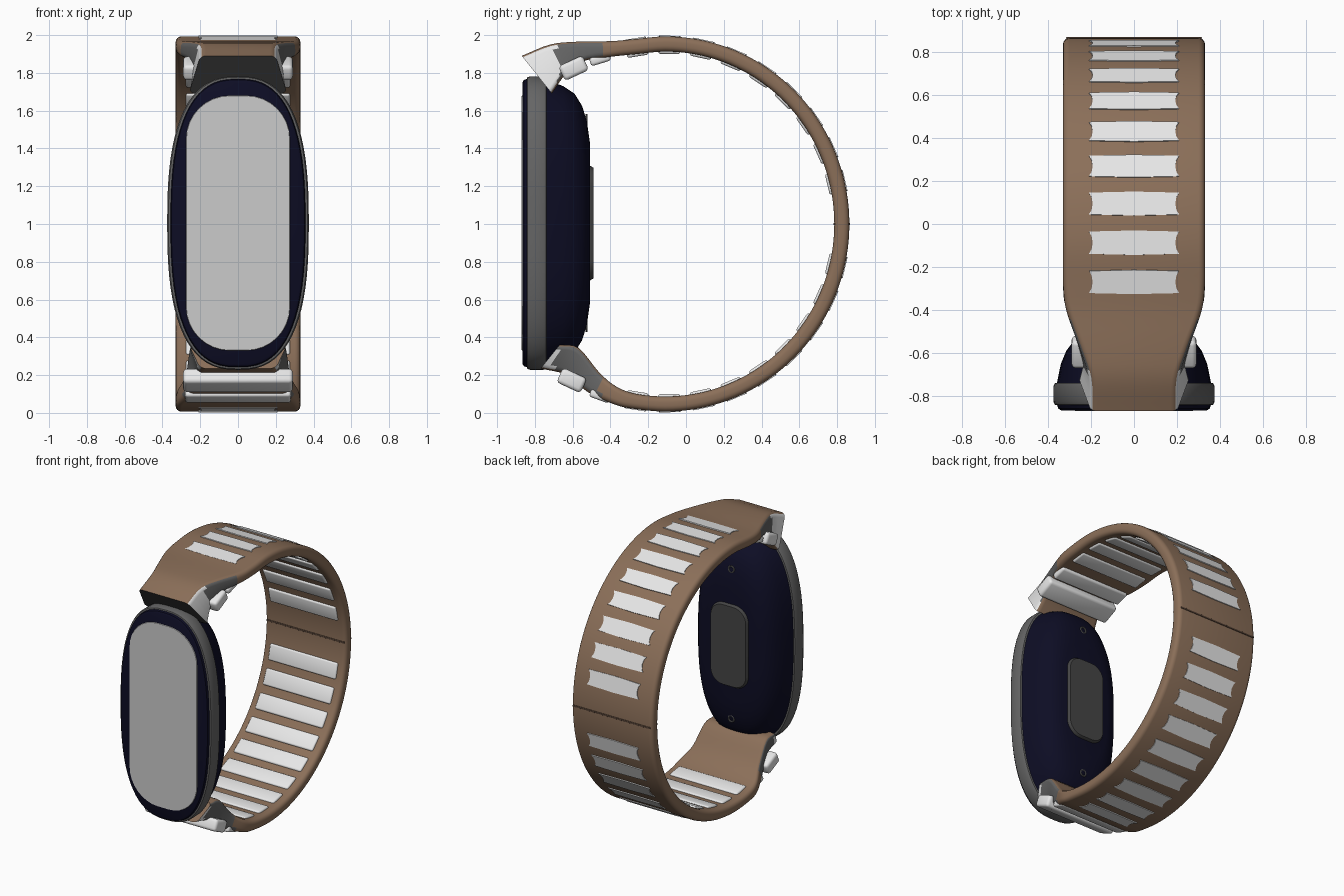
import bpy, bmesh
from math import sin, cos, pi, radians
from mathutils import Vector, Matrix

if "Cube" in bpy.data.objects:
    bpy.data.objects.remove(bpy.data.objects["Cube"])


def material(name, r, g, b):
    m = bpy.data.materials.new(name)
    m.use_nodes = True
    m.diffuse_color = (r, g, b, 1)
    bsdf = next(n for n in m.node_tree.nodes if n.type == 'BSDF_PRINCIPLED')
    bsdf.inputs["Base Color"].default_value = (r, g, b, 1)
    bsdf.inputs["Roughness"].default_value = 0.6
    return m


brown = material("strap brown", 0.26, 0.16, 0.10)
seam_brown = material("seam brown", 0.10, 0.06, 0.04)
light = material("light insert", 0.8, 0.8, 0.8)
navy = material("navy case", 0.004, 0.004, 0.018)
grey = material("metal grey", 0.13, 0.13, 0.13)
dark_grey = material("dark grey", 0.06, 0.06, 0.06)
screen_grey = material("screen grey", 0.6, 0.6, 0.6)


def finish(name, bm, mats, rule=None, angle=35):
    """Turn a bmesh into a named object, coloured by a face rule."""
    bmesh.ops.recalc_face_normals(bm, faces=bm.faces)
    bm.normal_update()
    if rule:
        for f in bm.faces:
            f.material_index = rule(f.calc_center_median(), f.normal)
    me = bpy.data.meshes.new(name)
    bm.to_mesh(me)
    bm.free()
    for m in mats:
        me.materials.append(m)
    ob = bpy.data.objects.new(name, me)
    bpy.context.collection.objects.link(ob)
    bpy.ops.object.select_all(action='DESELECT')
    ob.select_set(True)
    bpy.context.view_layer.objects.active = ob
    bpy.ops.object.shade_smooth_by_angle(angle=radians(angle))
    return ob


def loft(rings):
    """Skin closed rings of equal length and cap both ends."""
    bm = bmesh.new()
    rows = [[bm.verts.new(p) for p in ring] for ring in rings]
    n = len(rows[0])
    for a, b in zip(rows, rows[1:]):
        for i in range(n):
            j = (i + 1) % n
            bm.faces.new((a[i], a[j], b[j], b[i]))
    bm.faces.new(rows[0])
    bm.faces.new(rows[-1])
    return bm


def oval(y, hx, hz, power=2.6, n=72):
    def s(v):
        return (1 if v > 0 else -1) * abs(v) ** (2 / power)
    return [(hx * s(cos(2 * pi * i / n)), y, MID + hz * s(sin(2 * pi * i / n)))
            for i in range(n)]


def rounded_rect(hx, hz, r, steps=8):
    pts = []
    for k, (sx, sz) in enumerate(((1, 1), (-1, 1), (-1, -1), (1, -1))):
        for i in range(steps + 1):
            a = pi / 2 * (k + i / steps)
            pts.append((sx * (hx - r) + r * cos(a), sz * (hz - r) + r * sin(a)))
    return pts


def plate(name, hx, hz, r, y0, y1, mat, inset=0.006):
    rings = [[(x, y, MID + z) for x, z in rounded_rect(hx - d, hz - d, r - d)]
             for y, d in ((y0, 0), ((y0 + y1) / 2, 0), (y1, inset))]
    return finish(name, loft(rings), [mat])


# Watch case
MID = 1.005
case_sections = [
    (-0.866, 0.340, 0.745), (-0.858, 0.352, 0.758), (-0.842, 0.357, 0.763),
    (-0.840, 0.368, 0.772), (-0.825, 0.375, 0.777), (-0.755, 0.375, 0.777),
    (-0.740, 0.368, 0.770), (-0.738, 0.358, 0.757), (-0.650, 0.340, 0.725),
    (-0.590, 0.315, 0.685), (-0.550, 0.285, 0.62), (-0.525, 0.25, 0.54),
    (-0.508, 0.20, 0.42)]
finish("watch_case", loft([oval(*s) for s in case_sections]), [navy, grey],
       lambda c, n: 1 if -0.8415 < c.y < -0.7385 else 0)
plate("screen", 0.275, 0.675, 0.23, -0.862, -0.87, screen_grey, 0.002)
plate("back_sensor", 0.155, 0.305, 0.11, -0.53, -0.49, dark_grey, 0.012)
for name, dz in (("upper_contact", 0.55), ("lower_contact", -0.55)):
    bpy.ops.mesh.primitive_torus_add(
        major_radius=0.022, minor_radius=0.006, major_segments=20,
        minor_segments=8, location=(0, -0.527, MID + dz), rotation=(pi / 2, 0, 0))
    bpy.context.object.name = name
    bpy.context.object.data.materials.append(grey)

# Strap: stations of outer y, outer z, inner y, inner z, half width, flare
CY, CZ, RY, RZ, THICK = -0.11, 1.0, 0.975, 0.993, 0.08


def on_arc(deg, depth=0):
    a = radians(deg)
    return CY + (RY - depth) * sin(a), CZ + (RZ - depth) * cos(a)


upper_end = [
    (-0.87, 1.89, -0.71, 1.69, 0.20, 0.15),
    (-0.72, 1.95, -0.64, 1.79, 0.205, 0.1),
    (-0.58, 1.965, -0.55, 1.86, 0.25, 0.03),
    (-0.40, 1.968, -0.40, 1.885, 0.315, 0)]
lower_end = [
    (-0.38, 0.045, -0.37, 0.14, 0.32, 0),
    (-0.52, 0.11, -0.46, 0.215, 0.265, 0.03),
    (-0.63, 0.20, -0.57, 0.345, 0.22, 0.1),
    (-0.77, 0.235, -0.67, 0.36, 0.20, 0.15)]
arc = [on_arc(d) + on_arc(d, THICK) + (0.33, 0) for d in range(-10, 191, 10)]
stations = [Vector(s) for s in upper_end + arc + lower_end]


def smooth(points, steps=4):
    ext = [2 * points[0] - points[1]] + points + [2 * points[-1] - points[-2]]
    out = []
    for p0, p1, p2, p3 in zip(ext, ext[1:], ext[2:], ext[3:]):
        for i in range(steps):
            t = i / steps
            out.append(0.5 * (2 * p1 + (p2 - p0) * t
                              + (2 * p0 - 5 * p1 + 4 * p2 - p3) * t ** 2
                              + (3 * p1 - p0 - 3 * p2 + p3) * t ** 3))
    return out + [points[-1]]


def strap_section(s):
    oy, oz, iy, iz, w, flare = s
    half = Vector((0, oy - iy, oz - iz)) / 2
    mid = Vector((0, oy + iy, oz + iz)) / 2
    h = half.length
    ring = []
    for x, t in rounded_rect(w, h, 0.03, 4):
        t /= h
        ring.append(mid + half * t + Vector((x * (1 + flare * (1 - t)), 0, 0)))
    return ring


def strap_colour(c, n):
    if abs(n.x) > 0.6 and c.y < -0.45:
        return 1 if c.y < -0.68 else 2
    if c.y < -0.7 and c.z > 1.7 and n.y < -0.6 and n.z < 0:
        return 3
    return 0


finish("strap", loft([strap_section(s) for s in smooth(stations)]),
       [brown, light, grey, dark_grey], strap_colour, 50)


# Strap inserts
def soft_box(name, y, z, size, tilt, mat, bevel):
    bm = bmesh.new()
    bmesh.ops.create_cube(bm, size=1, matrix=Matrix.Diagonal((*size, 1)))
    bmesh.ops.bevel(bm, geom=bm.edges[:], offset=bevel, segments=3,
                    profile=0.5, affect='EDGES')
    ob = finish(name, bm, [mat], angle=50)
    ob.location, ob.rotation_euler = (0, y, z), (radians(tilt), 0, 0)
    return ob


def outer_patch(name, deg):
    corner = [(0.21, 0.052), (0.197, 0.03), (0.192, 0)]
    side = corner + [(x, -y) for x, y in corner[1::-1]]
    outline = side + [(0, -0.057)] + [(-x, y) for x, y in side[::-1]] + [(0, 0.057)]
    ob = finish(name, loft([[(x, y, z) for x, y in outline] for z in (-0.02, 0.004)]),
                [light])
    y, z = on_arc(deg)
    ob.location, ob.rotation_euler = (0, y, z), (radians(-deg), 0, 0)


for i in range(9):
    upper = -9.4 + 10.75 * i
    for part, deg in (("upper", upper), ("lower", 180 - upper)):
        outer_patch(f"{part}_outer_insert_{i + 1}", deg)
        y, z = on_arc(deg, THICK)
        soft_box(f"{part}_inner_rib_{i + 1}", y, z, (0.55, 0.115, 0.026),
                 -deg, light, 0.012)

# Seam where the two strap halves meet
for name, depth in (("outer_seam", 0), ("inner_seam", THICK)):
    y, z = on_arc(90, depth)
    soft_box(name, y, z, (0.63, 0.012, 0.008), -90, seam_brown, 0.002)

# Fastening blocks near the case
soft_box("upper_clasp_block", -0.595, 1.825, (0.58, 0.14, 0.085), 25, light, 0.02)
soft_box("upper_clasp_rib", -0.455, 1.872, (0.56, 0.11, 0.045), 17, light, 0.015)
soft_box("lower_clasp_block", -0.605, 0.172, (0.58, 0.14, 0.085), -25, light, 0.02)
soft_box("lower_clasp_rib", -0.455, 0.09, (0.56, 0.11, 0.045), -20, light, 0.015)
